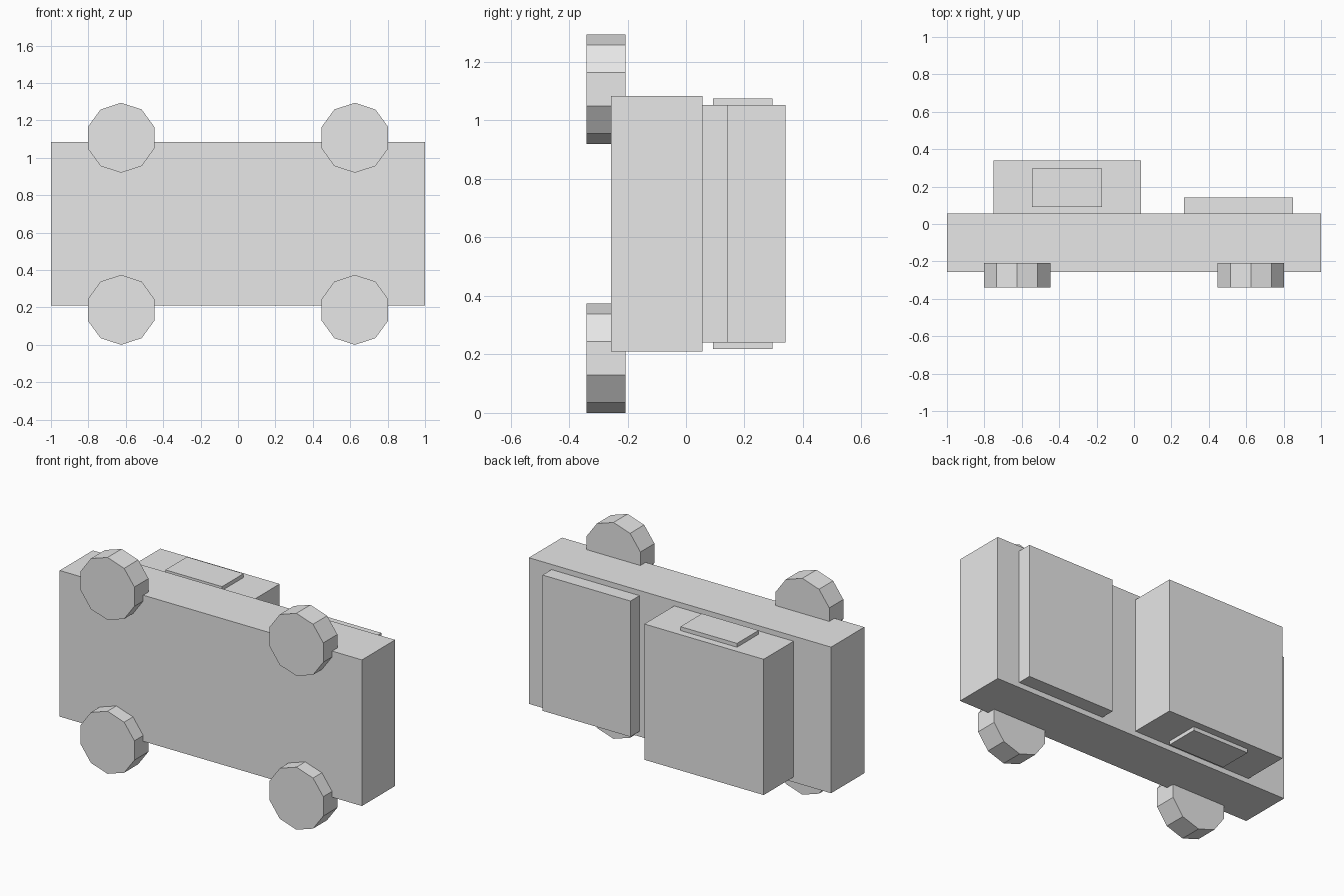
import bpy
from math import pi

cube = bpy.data.objects.get("Cube")
if cube:
    bpy.data.objects.remove(cube, do_unlink=True)

# Single flat colour
grey = bpy.data.materials.new("light_grey")
grey.use_nodes = True
colour = (0.8, 0.8, 0.8, 1)
grey.diffuse_color = colour
grey.node_tree.nodes["Principled BSDF"].inputs["Base Color"].default_value = colour

MID_Z = 0.647  # middle of the vehicle's width


def box(name, x, y, width):
    """Box spanning x and y ranges, centred across the vehicle's width."""
    bpy.ops.mesh.primitive_cube_add(
        size=1, location=(sum(x) / 2, sum(y) / 2, MID_Z))
    ob = bpy.context.object
    ob.name = name
    ob.scale = (x[1] - x[0], y[1] - y[0], width)
    bpy.ops.object.transform_apply(location=False, rotation=False, scale=True)
    ob.data.materials.append(grey)


def wheel(name, x, z):
    """Ten-sided wheel with its axis along y and a corner at the top."""
    bpy.ops.mesh.primitive_cylinder_add(
        vertices=10, radius=0.187, depth=0.133,
        location=(x, -0.274, z), rotation=(pi / 2, 0, 0))
    ob = bpy.context.object
    ob.name = name
    ob.data.materials.append(grey)


# Body parts, stacked along y
box("chassis", (-1, 1), (-0.257, 0.057), 0.874)
box("cabin", (-0.752, 0.038), (0.057, 0.34), 0.812)
box("hood", (0.268, 0.85), (0.057, 0.142), 0.812)
box("side_windows", (-0.545, -0.17), (0.092, 0.296), 0.858)

# Four wheels
for x, side in ((-0.625, "right"), (0.625, "left")):
    for dz, level in ((-0.46, "lower"), (0.46, "upper")):
        wheel(f"{level}_{side}_wheel", x, MID_Z + dz)
